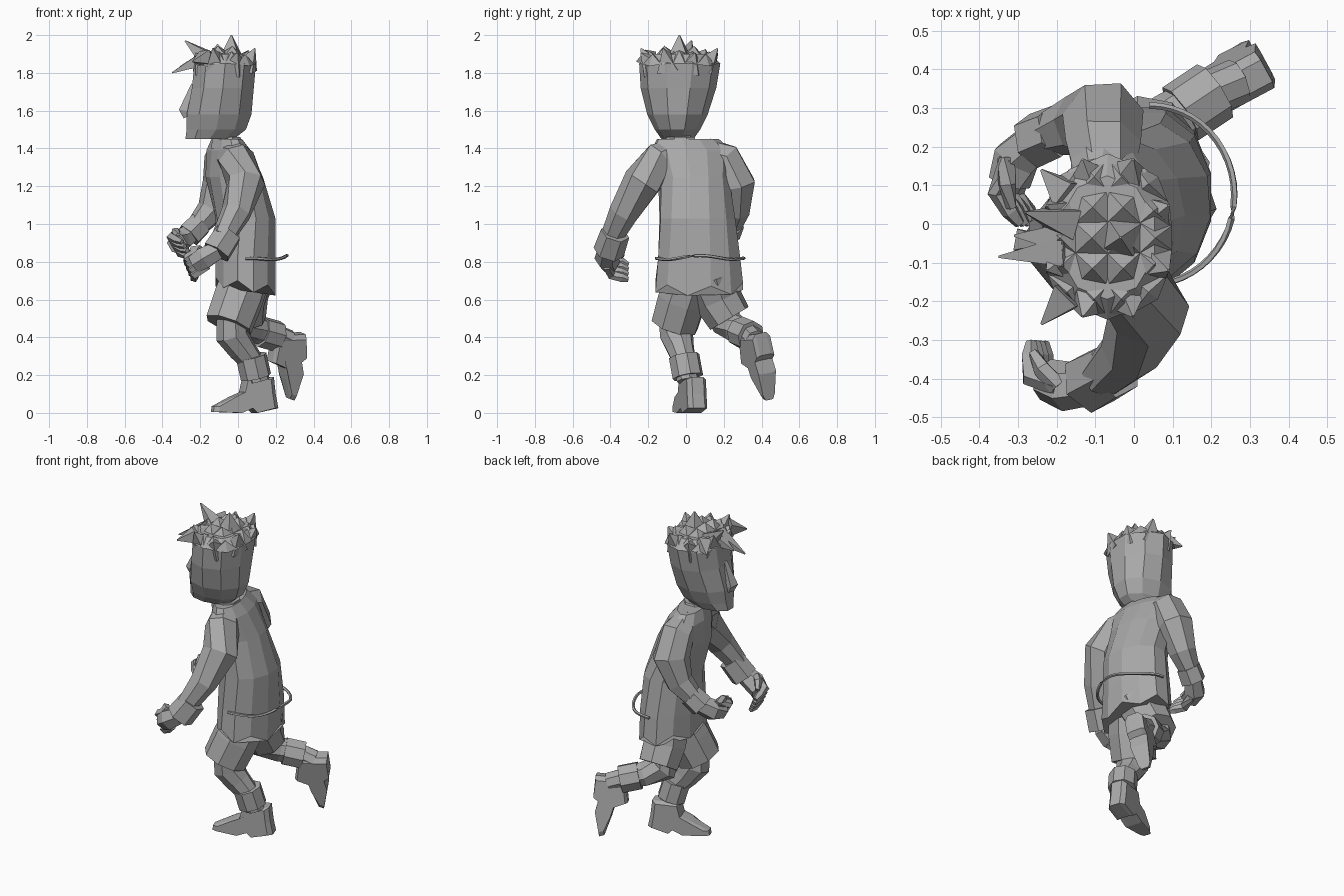
import bpy, bmesh, math
from math import sin, cos, pi
from mathutils import Vector, Matrix

if "Cube" in bpy.data.objects:
    bpy.data.objects.remove(bpy.data.objects["Cube"])

grey = bpy.data.materials.new("plain grey")
grey.use_nodes = True
grey.diffuse_color = (0.4, 0.4, 0.4, 1)
grey.node_tree.nodes["Principled BSDF"].inputs["Base Color"].default_value = (0.4, 0.4, 0.4, 1)


def finish(name, bm):
    bmesh.ops.recalc_face_normals(bm, faces=bm.faces)
    mesh = bpy.data.meshes.new(name)
    bm.to_mesh(mesh)
    bm.free()
    mesh.materials.append(grey)
    ob = bpy.data.objects.new(name, mesh)
    bpy.context.collection.objects.link(ob)
    return ob


def skin(bm, rings):
    """Bridge rings of points and cap both ends."""
    rows = [[bm.verts.new(p) for p in ring] for ring in rings]
    n = len(rows[0])
    for a, b in zip(rows, rows[1:]):
        for i in range(n):
            j = (i + 1) % n
            bm.faces.new((a[i], a[j], b[j], b[i]))
    bm.faces.new(rows[0])
    bm.faces.new(rows[-1])


def loft(name, sections, n=10, hem=0.0, tilt=0.0):
    """Level rings: x, y, z, half depth, half width, twist in degrees."""
    rings = []
    for k, (x, y, z, rx, ry, twist) in enumerate(sections):
        ring = []
        for i in range(n):
            a = 2 * pi * (i + 0.5) / n
            p = Matrix.Rotation(math.radians(twist), 3, 'Z') @ Vector((rx * cos(a), ry * sin(a), 0))
            dz = hem * (-1) ** i - tilt * p.x if k == 0 else 0
            ring.append(p + Vector((x, y, z + dz)))
        rings.append(ring)
    bm = bmesh.new()
    skin(bm, rings)
    return finish(name, bm)


def limb(name, path, n=8):
    """Rings square to a path of x, y, z, radius."""
    pts = [Vector(p[:3]) for p in path]
    rings = []
    for k, p in enumerate(pts):
        t = (pts[min(k + 1, len(pts) - 1)] - pts[max(k - 1, 0)]).normalized()
        u = t.cross(Vector((0.2, 1, 0.1))).normalized()
        v = t.cross(u)
        r = path[k][3]
        rings.append([p + r * (cos(2 * pi * (i + .5) / n) * u + sin(2 * pi * (i + .5) / n) * v)
                      for i in range(n)])
    bm = bmesh.new()
    skin(bm, rings)
    return finish(name, bm)


def spike(name, base, tip, r):
    return limb(name, [(*base, r), (*tip, 0.004)], 4)


# Tunic with a pointed, slanting hem, twisted towards the shoulders
loft("tunic", [(.04, .07, .67, .165, .24, 0), (.04, .07, .82, .165, .225, 0),
               (.04, .06, 1.03, .16, .205, 4), (-.02, .04, 1.25, .15, .19, 12),
               (-.05, .03, 1.39, .11, .22, 14), (-.06, .01, 1.45, .075, .17, 14)], 12, .025, .15)
loft("collar", [(-.06, -.02, 1.4, .09, .1, 0), (-.06, -.03, 1.46, .08, .08, 0)], 8)
loft("neck", [(-.06, -.03, 1.4, .065, .065, 0), (-.07, -.04, 1.52, .065, .065, 0)], 8)

# Loose belt standing off the back of the tunic
belt = []
for i in range(25):
    a = math.radians(-90 + 180 * i / 24)
    belt.append((.04 + .22 * cos(a), .075 + .232 * sin(a), .81 + .015 * cos(a) + .008 * cos(4 * a), .009))
limb("belt", belt, 5)

# Shorts
limb("front_short_leg", [(.05, .03, .74, .13), (0, -.02, .6, .135), (-.05, -.06, .465, .13)])
limb("back_short_leg", [(.05, .13, .72, .15), (.03, .17, .6, .13), (.03, .23, .5, .12)])

# Standing leg and lifted leg
limb("front_leg", [(-.03, -.06, .5, .085), (-.03, -.05, .41, .09), (.02, -.03, .34, .075), (.09, 0, .25, .06),
                   (.11, .01, .17, .06)])
limb("front_cuff", [(.07, -.01, .3, .083), (.095, .01, .19, .083)], 8)
limb("back_leg", [(.01, .19, .58, .09), (.01, .21, .48, .085), (.1, .27, .44, .075),
                  (.2, .34, .41, .06), (.27, .37, .38, .06)])
limb("back_cuff", [(.12, .285, .43, .083), (.21, .345, .405, .083)], 8)

# Shoes: a side profile widened in the middle; the lifted one points down
PROFILE = [(.04, .19), (.19, .19), (.2, .1), (.215, .025), (.1, 0), (.07, .025), (0, 0),
           (-.145, .005), (-.14, .035), (-.04, .085), (.02, .11)]


def shoe(name, matrix):
    bm = bmesh.new()
    rings = []
    for side, shrink in ((-1, .85), (-.6, 1), (.6, 1), (1, .85)):
        rings.append([Vector((.04 + (x - .04) * shrink,
                              side * (.054 - (.018 if x < -.1 else 0)),
                              .1 + (z - .1) * (shrink if z > .1 else 1))) for x, z in PROFILE])
    skin(bm, rings)
    bm.transform(matrix)
    return finish(name, bm)


shoe("front_shoe", Matrix.Rotation(math.radians(19), 4, 'Z'))
shoe("back_shoe", Matrix.Translation((.322, .43, .21)) @ Matrix.Rotation(math.radians(12), 4, 'X')
     @ Matrix.Rotation(math.radians(28), 4, 'Z') @ Matrix.Rotation(math.radians(-77), 4, 'Y'))

# Sleeves and cuffs
limb("front_sleeve", [(-.05, -.04, 1.375, .075), (-.01, -.14, 1.34, .1), (.04, -.23, 1.22, .105),
                      (-.01, -.33, 1.06, .08), (-.08, -.395, .93, .06)], 7)
limb("front_wrist_cuff", [(-.05, -.375, .95, .078), (-.115, -.41, .85, .083)], 6)
limb("back_sleeve", [(-.08, .1, 1.385, .075), (-.08, .2, 1.345, .1), (-.08, .265, 1.21, .11),
                     (-.14, .26, 1.07, .08), (-.23, .23, .97, .055)], 7)
limb("back_wrist_cuff", [(-.2, .24, 1.0, .07), (-.26, .215, .94, .073)], 6)


# Hands: a palm, four curled fingers and a thumb
def hand(name, wrist, palm, knuckle, tip, across):
    w, p, k, t, a = map(Vector, (wrist, palm, knuckle, tip, across))
    limb(name + "_palm", [(*w, .055), (*p, .065), (*(p.lerp(k, .7)), .055)], 6)
    for i in range(4):
        off = a * (i - 1.5)
        limb(f"{name}_finger_{i + 1}", [(*(p + off), .025), (*(k + off), .027),
                                        (*(k.lerp(t, .6) + off), .024), (*(t + off * .9), .014)], 5)
    base = p - a * 1.5
    limb(name + "_thumb", [(*base, .026), (*(base - a + (t - p) * .4), .024),
                           (*(base - a * .8 + (t - p) * .75), .014)], 5)


hand("front_hand", (-.11, -.415, .86), (-.18, -.42, .82), (-.25, -.395, .775), (-.25, -.305, .745),
     (.012, 0, -.028))
hand("back_hand", (-.25, .22, .95), (-.305, .17, .91), (-.33, .08, .89), (-.275, 0, .87),
     (.015, 0, -.026))

# Head with jaw and nose
loft("head", [(-.15, -.045, 1.45, .135, .085, 0), (-.115, -.045, 1.5, .165, .12, 0),
              (-.1, -.045, 1.58, .18, .16, 0), (-.08, -.04, 1.72, .172, .2, 0),
              (-.068, -.033, 1.85, .172, .215, 0), (-.07, -.035, 1.9, .13, .16, 0)], 10)
limb("nose", [(-.235, -.045, 1.74, .015), (-.28, -.045, 1.6, .04), (-.265, -.045, 1.57, .03)], 4)

# Hair: a rounded grid draped over the crown, each cell raised into a point
bm = bmesh.new()
bmesh.ops.create_grid(bm, x_segments=4, y_segments=5, size=1)
for v in bm.verts:
    x, y = v.co.x, v.co.y
    x, y = x * math.sqrt(1 - y * y * .4), y * math.sqrt(1 - x * x * .4)
    v.co = (-.068 + .168 * x, -.036 + .205 * y, 1.92 - .07 * (x * x + y * y))
bmesh.ops.poke(bm, faces=bm.faces, offset=.045)
finish("hair_cap", bm)

# Broad tufts leaning out around the crown, one tall tuft, then a sweeping fringe
for i in range(8):
    a = 2 * pi * (i + .5) / 8
    base = Vector((-.068 + .115 * cos(a), -.036 + .145 * sin(a), 1.83))
    lean = Vector((.055 * cos(a), .075 * sin(a), .075 + .025 * (i % 2)))
    spike(f"crown_tuft_{i + 1}", base, base + lean, .08)
spike("top_tuft", (-.035, -.035, 1.9), (-.035, -.035, 2.0), .065)
FRINGE = [(-.35, -.085, 1.8), (-.31, -.03, 1.83), (-.24, -.26, 1.86), (-.28, .03, 1.97), (-.24, .14, 1.85)]
for i, tip in enumerate(FRINGE):
    base = (-.17, -.045 + (tip[1] + .045) * .65, 1.88)
    spike(f"fringe_{i + 1}", base, tip, .055)
